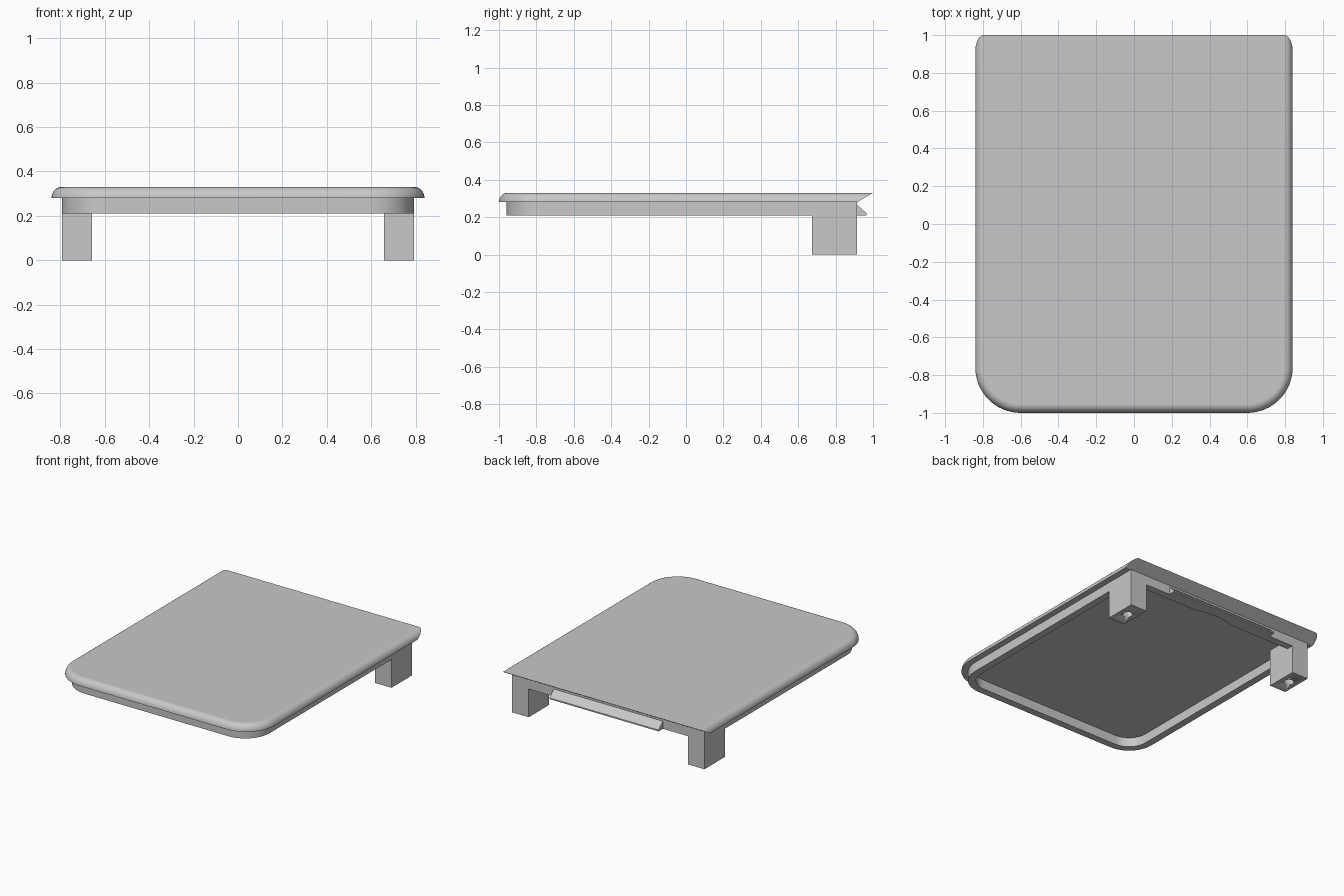
import bpy, bmesh, math
from mathutils import Matrix

if "Cube" in bpy.data.objects:
    bpy.data.objects.remove(bpy.data.objects["Cube"])

GREY = bpy.data.materials.new("plain grey")
GREY.diffuse_color = (0.58, 0.58, 0.58, 1)
GREY.use_nodes = True
GREY.node_tree.nodes["Principled BSDF"].inputs["Base Color"].default_value = GREY.diffuse_color


def finish(bm, name):
    """Write the mesh: smooth curved walls, crisp edges around flat caps."""
    bmesh.ops.remove_doubles(bm, verts=bm.verts, dist=1e-5)
    bmesh.ops.recalc_face_normals(bm, faces=bm.faces)
    for f in bm.faces:
        f.smooth = True
    for e in bm.edges:
        cap = any(abs(f.normal.z) > 0.999 for f in e.link_faces)
        e.smooth = not cap and e.calc_face_angle(0) < math.radians(30)
    me = bpy.data.meshes.new(name)
    bm.to_mesh(me)
    bm.free()
    ob = bpy.data.objects.new(name, me)
    bpy.context.collection.objects.link(ob)
    me.materials.append(GREY)
    return ob


def outline(hx, front, back, r, n=16):
    """Plan shape with rounded front corners and a square back."""
    pts = [(-hx, back)]
    for cx, a0 in ((-hx + r, math.pi), (hx - r, 1.5 * math.pi)):
        for i in range(n + 1):
            a = a0 + i / n * math.pi / 2
            pts.append((cx + r * math.cos(a), front + r + r * math.sin(a)))
    return pts + [(hx, back)]


def ring(bm, pts, z):
    return [bm.verts.new((x, y, z)) for x, y in pts]


def bridge(bm, a, b):
    for i in range(len(a)):
        j = (i + 1) % len(a)
        bm.faces.new((a[i], a[j], b[j], b[i]))


# Lid: rounded upper edge, back edge undercut at a slant
bm = bmesh.new()
layers = []
for k in range(11):
    t = k / 10 * math.pi / 2
    inset = 0.045 * (1 - math.cos(t))
    rise = math.sin(t)
    pts = outline(0.84 - inset, -1 + inset, 0.915 + 0.085 * rise, 0.24 - inset)
    layers.append(ring(bm, pts, 0.28 + 0.05 * rise))
for a, b in zip(layers, layers[1:]):
    bridge(bm, a, b)
bm.faces.new(layers[0])
bm.faces.new(layers[-1])
finish(bm, "lid")

# Rim: hollow skirt under the lid, with a shallow notch inside its back wall
bm = bmesh.new()
outer = outline(0.793, -0.96, 0.915, 0.2)
inner = outline(0.739, -0.906, 0.861, 0.146)
notch = [(0.21 - 0.42 * i / 12, 0.861 + 0.015 * (1 - math.cos(i / 6 * math.pi)))
         for i in range(13)]
flat = [(0.793 - 1.586 * i / 14, 0.915) for i in range(1, 14)]
outer += flat
inner += notch
ot, ob_ = ring(bm, outer, 0.28), ring(bm, outer, 0.21)
it, ib = ring(bm, inner, 0.28), ring(bm, inner, 0.21)
bridge(bm, ot, ob_)
bridge(bm, it, ib)
bridge(bm, ob_, ib)
bridge(bm, ot, it)
finish(bm, "rim")

# Legs: square blocks at the back corners with a screw hole in each foot
for side, label in ((-1, "left"), (1, "right")):
    bm = bmesh.new()
    bmesh.ops.create_cube(bm, size=1, matrix=Matrix.Translation((side * 0.725, 0.795, 0.14))
                          @ Matrix.Diagonal((0.136, 0.24, 0.28, 1)))
    leg = finish(bm, label + "_leg")
    bm = bmesh.new()
    bmesh.ops.create_cone(bm, cap_ends=True, segments=24, radius1=0.035, radius2=0.035,
                          depth=0.2, matrix=Matrix.Translation((side * 0.725, 0.795, 0)))
    cutter = finish(bm, label + "_hole_cutter")
    cutter.hide_render = True
    cutter.hide_viewport = True
    mod = leg.modifiers.new("screw hole", 'BOOLEAN')
    mod.operation = 'DIFFERENCE'
    mod.object = cutter
    mod.solver = 'EXACT'

# Latch: wedge strip on the back wall
bm = bmesh.new()
profile = [(0.913, 0.268), (0.966, 0.22), (0.966, 0.21), (0.913, 0.21)]
ends = [[bm.verts.new((x, y, z)) for y, z in profile] for x in (-0.45, 0.45)]
bridge(bm, *ends)
for end in ends:
    bm.faces.new(end)
finish(bm, "latch")
